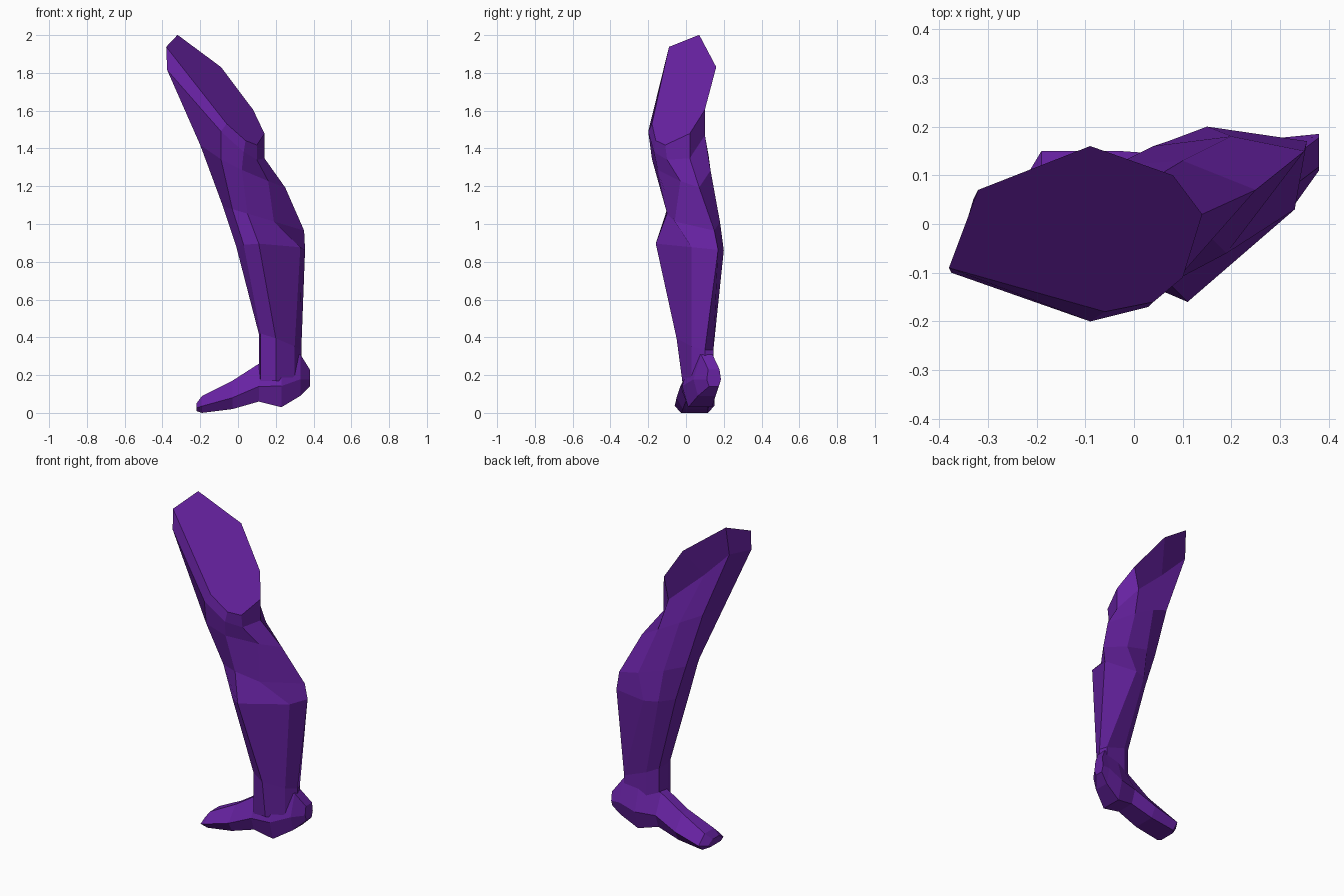
import bpy
import bmesh

cube = bpy.data.objects.get("Cube")
if cube:
    bpy.data.objects.remove(cube, do_unlink=True)

# Single flat colour
purple = bpy.data.materials.new("deep_purple")
purple.use_nodes = True
colour = (0.135, 0.016, 0.36, 1)
purple.diffuse_color = colour
purple.node_tree.nodes["Principled BSDF"].inputs["Base Color"].default_value = colour


def tilted_ring(height, slope_x, slope_y, outline):
    """Closed outline lying on a sloping plane."""
    return [(x, y, height + slope_x * x + slope_y * y) for x, y in outline]


def foot_ring(x, y_min, y_max, bottom, top, crown):
    """Upright six-sided slice of the foot; crown is the width of its top."""
    middle = (y_min + y_max) / 2
    inset = (y_max - y_min) / 6
    side = bottom + (top - bottom) * 0.4
    return [(x, y_min + inset, bottom), (x, y_min, side),
            (x, middle - crown / 2, top), (x, middle + crown / 2, top),
            (x, y_max, side), (x, y_max - inset, bottom)]


def loft(name, rings):
    """Skin a stack of matching rings and cap both ends."""
    bm = bmesh.new()
    loops = [[bm.verts.new(point) for point in ring] for ring in rings]
    count = len(loops[0])
    for lower, upper in zip(loops, loops[1:]):
        for i in range(count):
            j = (i + 1) % count
            bm.faces.new((lower[i], lower[j], upper[j], upper[i]))
    bm.faces.new(loops[0])
    bm.faces.new(loops[-1])
    bmesh.ops.recalc_face_normals(bm, faces=bm.faces)
    mesh = bpy.data.meshes.new(name)
    bm.to_mesh(mesh)
    bm.free()
    mesh.materials.append(purple)
    obj = bpy.data.objects.new(name, mesh)
    bpy.context.collection.objects.link(obj)
    return obj


# Leg outlines, each starting at the shin side and running counterclockwise
hip_outline = [(-.38, -.09), (-.06, -.18), (.04, -.16), (.1, -.11),
               (.14, .02), (.08, .1), (-.09, .16), (-.32, .07)]
thigh_outline = [(-.375, -.1), (-.09, -.2), (.03, -.17), (.1, -.1),
                 (.14, .02), (.05, .1), (-.16, .05), (-.33, .05)]
lower_thigh_outline = [(-.2, -.08), (-.09, -.18), (.02, -.15), (.16, -.03),
                       (.25, .07), (.1, .13), (-.04, .12), (-.17, .08)]
knee_outline = [(-.08, -.01), (-.03, -.1), (.05, -.1), (.19, -.06),
                (.35, .15), (.2, .18), (.04, .16), (-.07, .1)]
calf_outline = [(-.01, -.03), (.03, -.1), (.11, -.16), (.33, .03),
                (.355, .17), (.15, .2), (.07, .17), (0, .1)]
ankle_outline = [(.11, .02), (.12, -.02), (.2, -.05), (.3, .03),
                 (.335, .1), (.32, .145), (.18, .13), (.12, .09)]
instep_outline = [(x, max(y, -.02)) for x, y in ankle_outline]

# Leg, from the sliced hip down into the foot
loft("leg", [
    tilted_ring(1.61, -1.05, .79, hip_outline),
    tilted_ring(1.48, -1, .4, thigh_outline),
    tilted_ring(1.32, -.55, .15, lower_thigh_outline),
    tilted_ring(1.07, -.3, 0, knee_outline),
    tilted_ring(.88, 0, -.1, calf_outline),
    tilted_ring(.46, -.35, -.1, ankle_outline),
    tilted_ring(.17, 0, 0, instep_outline),
])

# Foot, from heel to toes
loft("foot", [
    foot_ring(.38, .11, .185, .14, .23, .06),
    foot_ring(.33, .04, .18, .09, .31, .06),
    foot_ring(.23, -.02, .17, .03, .31, .1),
    foot_ring(.11, -.03, .14, .06, .26, .06),
    foot_ring(-.03, -.05, .15, .02, .17, .06),
    foot_ring(-.19, -.06, .15, 0, .09, .09),
    foot_ring(-.22, -.05, .1, .01, .05, .06),
])
